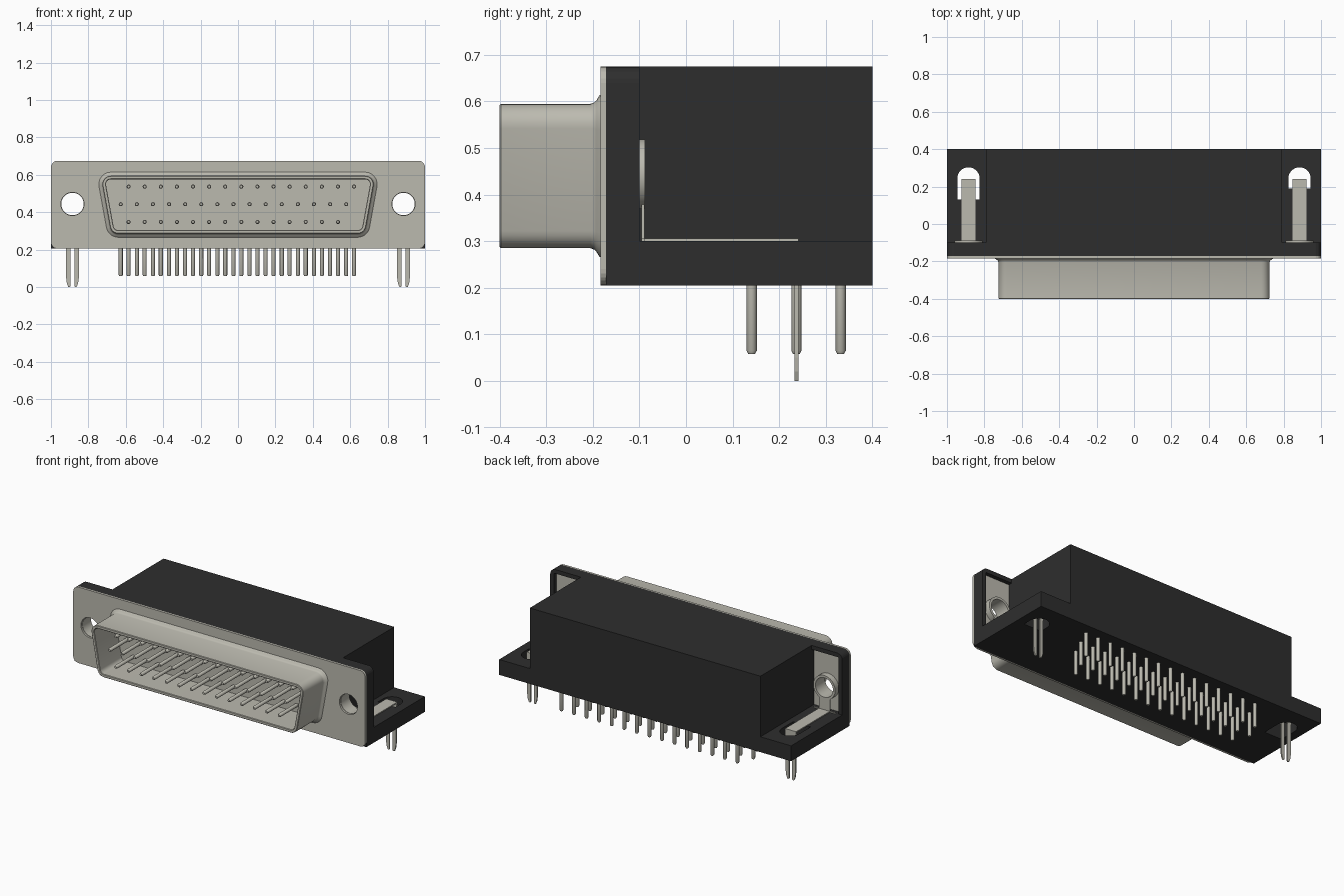
import bpy, bmesh, math
from mathutils import Vector

cube = bpy.data.objects.get("Cube")
if cube:
    bpy.data.objects.remove(cube, do_unlink=True)


def material(name, rgb, metallic=0.0):
    m = bpy.data.materials.new(name)
    m.use_nodes = True
    m.diffuse_color = (*rgb, 1)
    m.node_tree.nodes["Principled BSDF"].inputs["Base Color"].default_value = (*rgb, 1)
    return m


METAL = material("warm grey metal", (0.50, 0.49, 0.43))
BLACK = material("black plastic", (0.027, 0.027, 0.027))


def add_loft(bm, rings):
    """Skin a list of equal-length point rings and cap both ends."""
    rows = [[bm.verts.new(p) for p in ring] for ring in rings]
    n = len(rows[0])
    for a, b in zip(rows, rows[1:]):
        for i in range(n):
            j = (i + 1) % n
            bm.faces.new((a[i], a[j], b[j], b[i]))
    bm.faces.new(rows[0][::-1])
    bm.faces.new(rows[-1])


def make(name, solids, mat, smooth=False):
    """One object from several lofted solids."""
    bm = bmesh.new()
    for rings in solids:
        add_loft(bm, rings)
    bmesh.ops.recalc_face_normals(bm, faces=bm.faces[:])
    me = bpy.data.meshes.new(name)
    bm.to_mesh(me)
    bm.free()
    me.materials.append(mat)
    ob = bpy.data.objects.new(name, me)
    bpy.context.collection.objects.link(ob)
    if smooth:
        select(ob)
        bpy.ops.object.shade_smooth_by_angle(angle=math.radians(35))
    return ob


def select(ob):
    bpy.ops.object.select_all(action='DESELECT')
    ob.select_set(True)
    bpy.context.view_layer.objects.active = ob


def prism_y(pts, y0, y1):
    return [[Vector((x, y, z)) for x, z in pts] for y in (y0, y1)]


def prism_z(pts, z0, z1):
    return [[Vector((x, y, z)) for x, y in pts] for z in (z0, z1)]


def box(x0, x1, y0, y1, z0, z1):
    return prism_y([(x0, z0), (x1, z0), (x1, z1), (x0, z1)], y0, y1)


def circle(cx, cz, r, n=40):
    return [(cx + r * math.cos(2 * math.pi * i / n), cz + r * math.sin(2 * math.pi * i / n))
            for i in range(n)]


def arcs(corners, steps=6):
    """Outline from (centre x, centre z, radius, start deg, end deg) corners."""
    pts = []
    for cx, cz, r, a0, a1 in corners:
        for i in range(steps + 1):
            a = math.radians(a0 + (a1 - a0) * i / steps)
            pts.append((cx + r * math.cos(a), cz + r * math.sin(a)))
    return pts


def cut(ob, solids):
    """Subtract solids from an object and discard the cutter."""
    cutter = make("cutter", solids, BLACK)
    cutter.hide_render = True
    select(ob)
    mod = ob.modifiers.new("cut", 'BOOLEAN')
    mod.operation, mod.solver, mod.object = 'DIFFERENCE', 'EXACT', cutter
    bpy.ops.object.modifier_apply(modifier=mod.name)
    bpy.data.objects.remove(cutter, do_unlink=True)


BOTTOM, TOP, LEDGE = 0.205, 0.675, 0.30
HOLE_X, HOLE_Z, HOLE_R = 0.885, 0.444, 0.062
SIDES = (("left", 1), ("right", -1))
screw_holes = [prism_y(circle(s * HOLE_X, HOLE_Z, HOLE_R), -0.3, 0.05) for _, s in SIDES]

# Main housing block
make("housing", [box(-0.79, 0.79, -0.1, 0.4, BOTTOM, TOP)], BLACK)

# Black flange behind the metal plate, square at the bottom, with rear pockets
r = 0.035
outline = [(-1, BOTTOM), (1, BOTTOM)] + arcs([(1 - r, TOP - r, r, 0, 90),
                                              (r - 1, TOP - r, r, 90, 180)])
flange = make("rear_flange", [prism_y(outline, -0.172, -0.1)], BLACK)
cut(flange, [box(min(s * 0.79, s * 0.975), max(s * 0.79, s * 0.975), -0.13, -0.05, LEDGE, 0.65)
             for _, s in SIDES])
cut(flange, screw_holes)

# Front metal plate
outline = arcs([(1 - r, BOTTOM + r, r, -90, 0), (1 - r, TOP - r, r, 0, 90),
                (r - 1, TOP - r, r, 90, 180), (r - 1, BOTTOM + r, r, 180, 270)])
plate = make("front_plate", [prism_y(outline, -0.184, -0.172)], METAL)
cut(plate, screw_holes)


# D-shaped shell with flared root, hollow front and inner floor
def d_ring(y, off):
    q = 0.045 + off
    return [Vector((x, y, z)) for x, z in arcs([
        (0.64, 0.33, q, -90, -10), (0.68, 0.55, q, -10, 90),
        (-0.68, 0.55, q, 90, 190), (-0.64, 0.33, q, 190, 270)])]


make("connector_shell", [[d_ring(y, o) for y, o in (
    (-0.180, 0.022), (-0.186, 0.018), (-0.192, 0.008), (-0.197, 0.003), (-0.205, 0.0),
    (-0.397, 0.0), (-0.40, -0.003), (-0.40, -0.016), (-0.397, -0.019), (-0.19, -0.019))]],
    METAL, True)


# Contact pins in front and solder pins underneath, one pair of rows each
def pin(base, direction, length, rad=0.011, n=12):
    d = Vector(direction)
    u = Vector((1, 0, 0))
    v = d.cross(u)
    rings = []
    for t, k in ((0, 1), (length - 0.007, 1), (length, 0.65)):
        rings.append([Vector(base) + d * t + rad * k * (u * math.cos(2 * math.pi * i / n)
                      + v * math.sin(2 * math.pi * i / n)) for i in range(n)])
    return rings


PITCH = 0.0861
for label, x0, count, z, y in (("top", -0.585, 15, 0.537, 0.332),
                               ("middle", -0.627, 15, 0.443, 0.237),
                               ("bottom", -0.585, 14, 0.348, 0.141)):
    xs = [x0 + i * PITCH for i in range(count)]
    make(label + "_contact_pins", [pin((x, -0.188, z), (0, -1, 0), 0.175) for x in xs], METAL, True)
    make(label + "_solder_pins", [pin((x, y, 0.22), (0, 0, -1), 0.162) for x in xs], METAL, True)

for side, s in SIDES:
    cx = s * HOLE_X
    xa, xb = sorted((s * 0.79, s * 1.0))
    # Side ledge with a rounded slot for the board clip
    ledge = make(side + "_ledge", [box(xa, xb, -0.1, 0.4, BOTTOM, LEDGE)], BLACK)
    end = 0.19 if s > 0 else 0.13
    slot = arcs([(cx, 0.243, 0.06, 0, 180)], 16) + [(cx - 0.06, end), (cx + 0.06, end)]
    cut(ledge, [prism_z(slot, 0.1, 0.4)])

    # Metal panel in the rear pocket
    xa, xb = sorted((s * 0.785, s * 0.976))
    panel = make(side + "_pocket_panel", [box(xa, xb, -0.133, -0.125, LEDGE, 0.652)], METAL)
    cut(panel, [prism_y(circle(cx, HOLE_Z, HOLE_R), -0.3, 0.05)])

    # Screw sleeve
    sleeve = [[Vector((x, y, z)) for x, z in circle(cx, HOLE_Z, q)]
              for y, q in ((-0.172, 0.075), (-0.088, 0.075))]
    tube = make(side + "_screw_sleeve", [sleeve], METAL)
    cut(tube, [prism_y(circle(cx, HOLE_Z, HOLE_R - 0.002), -0.3, 0.05)])
    select(tube)
    bpy.ops.object.shade_smooth_by_angle(angle=math.radians(35))

    # Board clip: upright tab, strap along the ledge, two tapered prongs
    w = 0.0375
    make(side + "_clip_strap", [
        box(cx - w, cx + w, -0.096, -0.089, LEDGE, 0.385),
        box(cx - 0.075, cx + 0.075, -0.096, -0.089, LEDGE, 0.306),
        box(cx - w, cx + w, -0.096, 0.241, LEDGE - 0.001, 0.306),
        box(cx - w, cx + w, 0.233, 0.241, 0.24, 0.304)], METAL)
    prongs = []
    for m in (1, -1):
        pts = [(0.011, 0.25), (0.011, 0.004), (0.015, 0.0), (0.022, 0.0), (0.030, 0.02),
               (0.034, 0.05), (0.034, 0.25)]
        prongs.append(prism_y([(cx + m * x, z) for x, z in pts], 0.233, 0.241))
    make(side + "_clip_prongs", prongs, METAL)
